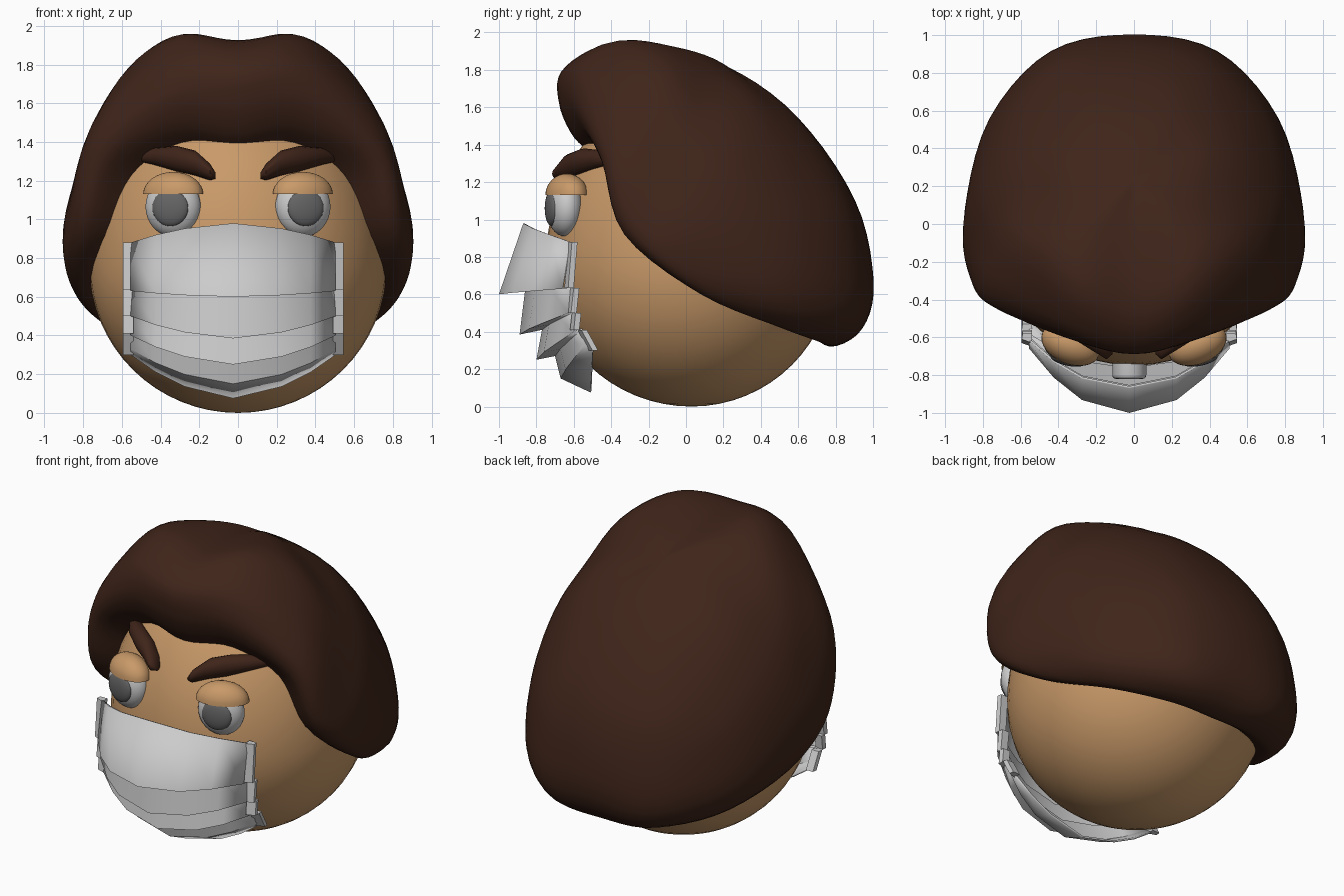
import bpy, bmesh
from math import sin, cos, pi, sqrt, radians
from mathutils import Vector, Matrix

if "Cube" in bpy.data.objects:
    bpy.data.objects.remove(bpy.data.objects["Cube"])


def material(name, rgb):
    m = bpy.data.materials.new(name)
    m.diffuse_color = (*rgb, 1)
    m.use_nodes = True
    m.node_tree.nodes["Principled BSDF"].inputs["Base Color"].default_value = m.diffuse_color
    return m


SKIN = material("skin", (0.58, 0.32, 0.14))
HAIR = material("hair", (0.05, 0.018, 0.010))
DARK = material("dark_grey", (0.13, 0.13, 0.13))


def finish(bm, name, mat=None, angle=180):
    bmesh.ops.recalc_face_normals(bm, faces=bm.faces)
    me = bpy.data.meshes.new(name)
    bm.to_mesh(me)
    bm.free()
    ob = bpy.data.objects.new(name, me)
    bpy.context.collection.objects.link(ob)
    if mat:
        me.materials.append(mat)
    bpy.ops.object.select_all(action='DESELECT')
    ob.select_set(True)
    bpy.context.view_layer.objects.active = ob
    bpy.ops.object.shade_smooth_by_angle(angle=radians(angle))
    return ob


def ellipsoid(name, centre, size, mat=None, turn=0, half=False, seg=32):
    bm = bmesh.new()
    bmesh.ops.create_uvsphere(bm, u_segments=seg, v_segments=seg // 2, radius=1)
    if half:
        bmesh.ops.bisect_plane(bm, geom=bm.verts[:] + bm.edges[:] + bm.faces[:],
                               plane_co=(0, 0, 0), plane_no=(0, 0, 1), clear_inner=True)
        bmesh.ops.holes_fill(bm, edges=[e for e in bm.edges if e.is_boundary])
    bm.transform(Matrix.Translation(centre) @ Matrix.Rotation(turn, 4, 'Z')
                 @ Matrix.Diagonal((*size, 1)))
    return finish(bm, name, mat, 50 if half else 180)


def skin_grid(bm, rows, wrap):
    """Bridge equal-length rows of points with quads."""
    vs = [[bm.verts.new(p) for p in r] for r in rows]
    n = len(vs[0])
    for a, b in zip(vs, vs[1:]):
        for i in range(n if wrap else n - 1):
            j = (i + 1) % n
            bm.faces.new((a[i], a[j], b[j], b[i]))
    return vs


def catmull(a, b, c, d, t):
    return 0.5 * (2 * b + (c - a) * t + (2 * a - 5 * b + 4 * c - d) * t * t
                  + (3 * b - a - 3 * c + d) * t ** 3)


# head: round below, taller dome above, slightly fuller face
R, HC, UP, RX, RF = 0.76, Vector((0, 0.03, 0.76)), 0.96, 0.768, 0.78


def face_y(x, z):
    h = (z - HC.z) / (UP if z > HC.z else R)
    return HC.y - RF * sqrt(max(0, 1 - h * h - (x / RX) ** 2))


bm = bmesh.new()
bmesh.ops.create_uvsphere(bm, u_segments=48, v_segments=32, radius=R)
for v in bm.verts:
    v.co.x *= RX / R
    if v.co.z > 0:
        v.co.z *= UP / R
    if v.co.y < 0:
        v.co.y *= RF / R
    v.co += HC
finish(bm, "head", SKIN)

# hair: guide lines from the lip up to the crown, front to back
guides = [
    [(0, -.60, 1.44), (0, -.68, 1.62), (0, -.67, 1.79), (0, -.48, 1.91), (0, -.15, 1.91)],
    [(.34, -.55, 1.48), (.37, -.60, 1.65), (.37, -.53, 1.82), (.29, -.32, 1.965), (.19, -.02, 1.92)],
    [(.68, -.45, 1.31), (.75, -.42, 1.40), (.71, -.29, 1.57), (.53, -.10, 1.82), (.26, .08, 1.87)],
    [(.79, -.33, .92), (.87, -.28, 1.00), (.85, -.10, 1.19), (.71, .06, 1.50), (.38, .18, 1.77)],
    [(.80, .08, .60), (.895, -.02, .76), (.875, .16, 1.0), (.74, .29, 1.32), (.43, .36, 1.66)],
    [(.61, .51, .42), (.76, .52, .55), (.75, .58, .77), (.645, .59, 1.13), (.36, .51, 1.57)],
    [(.30, .73, .34), (.41, .885, .43), (.44, .915, .68), (.37, .84, 1.11), (.19, .59, 1.56)],
    [(0, .77, .32), (0, .945, .42), (0, 1.005, .67), (0, .91, 1.10), (0, .60, 1.56)],
]
lines = []
core = Vector((0, .04, .9))
for g in guides:
    pts = [Vector(p) for p in g]
    lines.append([core + (pts[0] - core) * 0.8] + pts)
lines += [[Vector((-p.x, p.y, p.z)) for p in l] for l in lines[-2:0:-1]]
CROWN, N, STEP = Vector((0, .22, 1.825)), len(lines), 5
fine = []
for i, l in enumerate(lines):
    c = [l[0]] + l + [CROWN, lines[(i + N // 2) % N][-1]]
    fine.append([catmull(*c[k:k + 4], s / STEP) for k in range(len(c) - 3) for s in range(STEP)])
rows = [[catmull(*[fine[(i + o) % N][k] for o in (-1, 0, 1, 2)], s / STEP)
         for i in range(N) for s in range(STEP)] for k in range(len(fine[0]))]
bm = bmesh.new()
vs = skin_grid(bm, rows, True)
top = bm.verts.new(CROWN)
for i in range(len(vs[-1])):
    bm.faces.new((vs[-1][i - 1], vs[-1][i], top))
bm.faces.new(vs[0])
for first in (10, 16, 20, 21, 22, 22, 23, 23, 24, 24):
    bmesh.ops.smooth_vert(bm, verts=[v for r in vs[first:] for v in r] + [top], factor=0.5,
                          use_axis_x=True, use_axis_y=True, use_axis_z=True)
finish(bm, "hair", HAIR)

# eyes, lids and brows
for s, side in ((-1, "left"), (1, "right")):
    turn = s * radians(12)
    c = Vector((s * .335, -.65, 1.065))
    ellipsoid(side + "_eye", c, (.145, .095, .155), None, turn)
    out = Vector((sin(turn), -cos(turn), 0))
    ellipsoid(side + "_pupil", c + out * .07 - Vector((0, 0, .005)),
              (.095, .032, .095), DARK, turn)
    ellipsoid(side + "_eyelid", Vector((s * .335, -.637, 1.13)), (.162, .105, .115),
              SKIN, s * radians(22), True)

    bm = bmesh.new()
    rows = []
    for x, z, h in ((.115, 1.225, .015), (.145, 1.245, .043), (.22, 1.29, .065), (.32, 1.313, .067),
                    (.43, 1.325, .045), (.50, 1.322, .025), (.55, 1.31, .005)):
        y = face_y(x, z) - .025
        d = min(.065, h * 1.5)
        rows.append([(s * x, y + d * sin(a), z + h * cos(a))
                     for a in (2 * pi * k / 16 for k in range(16))])
    vs = skin_grid(bm, rows, True)
    bm.faces.new(vs[0])
    bm.faces.new(vs[-1])
    finish(bm, side + "_brow", HAIR, 60)

# stub nose tucked behind the mask
bm = bmesh.new()
bmesh.ops.create_cone(bm, cap_ends=True, segments=24, radius1=.09, radius2=.09, depth=.2,
                      matrix=Matrix.Translation((-.025, -.72, .81)) @ Matrix.Rotation(pi / 2, 4, 'X'))
front = [e for e in bm.edges if all(v.co.y < -.8 for v in e.verts)]
bmesh.ops.bevel(bm, geom=front, offset=.02, segments=3, affect='EDGES', profile=.5)
finish(bm, "nose", None, 40)

# pleated mask: rows of (centre z, side z, centre y, side y)
pleats = [(.98, .88, -.87, -.62), (.60, .63, -1.0, -.66), (.625, .635, -.86, -.61),
          (.385, .50, -.89, -.63), (.41, .51, -.77, -.59), (.25, .40, -.80, -.60),
          (.27, .41, -.70, -.56), (.15, .33, -.67, -.54), (.075, .30, -.51, -.50)]
cols = [(0, 0, 0), (.25, .2, .27), (.40, .55, .6), (.53, 1, 1)]
cols = [(-x, a, b) for x, a, b in cols[:0:-1]] + cols
MX = -.025
bm = bmesh.new()
skin_grid(bm, [[(x + MX, yc + (ys - yc) * wy, zc + (zs - zc) * wz) for x, wy, wz in cols]
               for zc, zs, yc, ys in pleats], False)
mask = finish(bm, "mask", None, 35)
mod = mask.modifiers.new("thickness", 'SOLIDIFY')
mod.thickness = .012

# stitched bands down both edges of the mask
band = [(.88, -.61), (.635, -.63), (.635, -.60), (.50, -.615), (.50, -.59),
        (.41, -.60), (.41, -.56), (.30, -.50)]
for s, side in ((-1, "left"), (1, "right")):
    bm = bmesh.new()
    rows = [[(MX + s * x, y + d, z) for x, d in ((.515, -.02), (.57, 0), (.565, .03), (.515, .03))]
            for z, y in band]
    vs = skin_grid(bm, rows, True)
    bm.faces.new(vs[0])
    bm.faces.new(vs[-1])
    finish(bm, side + "_mask_band", None, 30)
